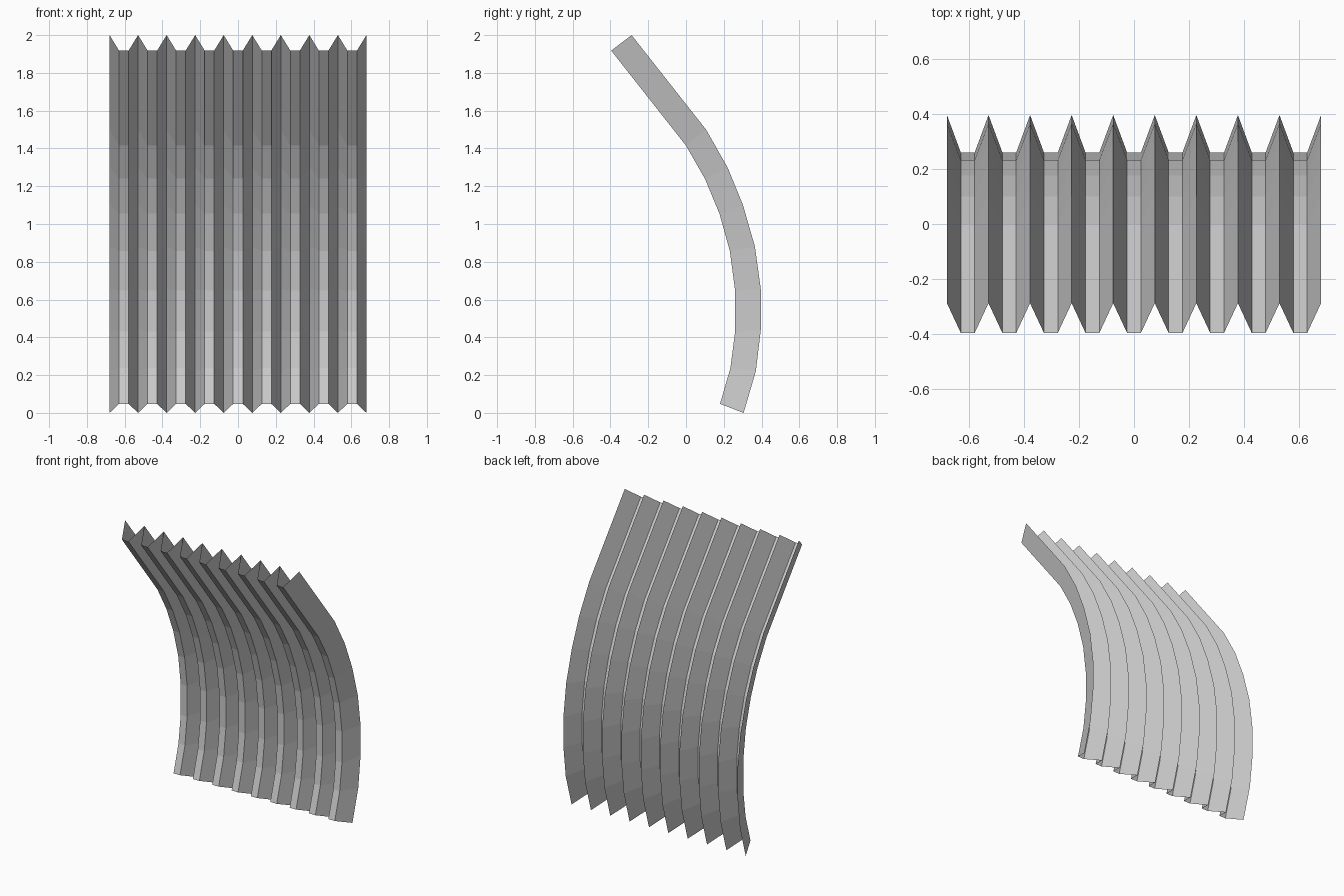
import bpy, bmesh

if "Cube" in bpy.data.objects:
    bpy.data.objects.remove(bpy.data.objects["Cube"])

# Side profile (y, z): outer curve carries the sharp ridges, inner curve the flat valleys
OUTER = [(0.305, 0.0), (0.37, 0.222), (0.396, 0.44), (0.396, 0.655), (0.365, 0.88),
         (0.302, 1.10), (0.22, 1.30), (0.106, 1.50), (-0.288, 2.0)]
INNER = [(0.18, 0.048), (0.235, 0.237), (0.26, 0.43), (0.26, 0.648), (0.232, 0.858),
         (0.177, 1.055), (0.10, 1.24), (0.0, 1.415), (-0.396, 1.918)]

HALF_WIDTH = 0.68
PLEATS = 9
PITCH = 2 * HALF_WIDTH / PLEATS

# Pleat pattern across x: ridge, valley, valley, ..., ridge
columns = []
for i in range(PLEATS):
    x = -HALF_WIDTH + i * PITCH
    columns += [(x, OUTER), (x + PITCH / 3, INNER), (x + 2 * PITCH / 3, INNER)]
columns.append((HALF_WIDTH, OUTER))

# Curved pleated sheet
bm = bmesh.new()
grid = [[bm.verts.new((x, y, z)) for y, z in path] for x, path in columns]
for a, b in zip(grid, grid[1:]):
    for j in range(len(a) - 1):
        bm.faces.new((a[j], b[j], b[j + 1], a[j + 1]))
mesh = bpy.data.meshes.new("pleated_panel")
bm.to_mesh(mesh)
bm.free()
panel = bpy.data.objects.new("pleated_panel", mesh)
bpy.context.collection.objects.link(panel)
